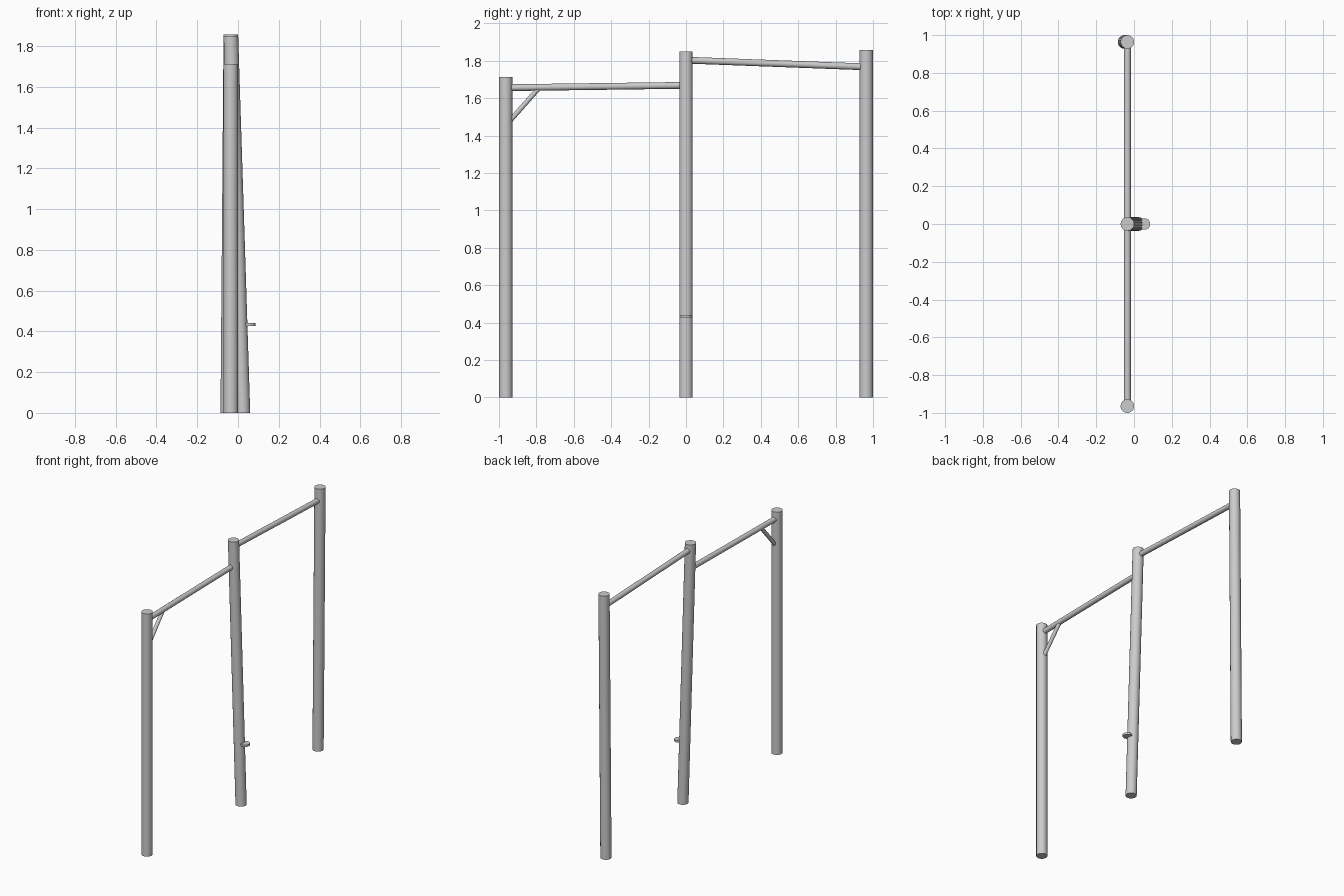
import bpy, bmesh
from math import radians
from mathutils import Vector

if "Cube" in bpy.data.objects:
    bpy.data.objects.remove(bpy.data.objects["Cube"])


def finish(name, bm):
    mesh = bpy.data.meshes.new(name)
    bm.to_mesh(mesh)
    bm.free()
    obj = bpy.data.objects.new(name, mesh)
    bpy.context.collection.objects.link(obj)
    bpy.ops.object.select_all(action='DESELECT')
    obj.select_set(True)
    bpy.context.view_layer.objects.active = obj
    bpy.ops.object.shade_smooth_by_angle(angle=radians(35))
    return obj


def rod(name, a, b, r, level_ends=False, sides=24):
    """Capped cylinder from a to b; level_ends keeps the cut ends horizontal."""
    a, b = Vector(a), Vector(b)
    bm = bmesh.new()
    bmesh.ops.create_cone(bm, cap_ends=True, segments=sides,
                          radius1=r, radius2=r, depth=2)
    d = b - a
    q = Vector((0, 0, 1)).rotation_difference(d.normalized())
    for v in bm.verts:
        flat = Vector((v.co.x, v.co.y, 0))
        offset = flat if level_ends else q @ flat
        v.co = (a if v.co.z < 0 else b) + offset
    return finish(name, bm)


X = -0.035       # shared x of the post tops and bars
POST_R = 0.036
BAR_R = 0.018

# Three posts: name, foot x, y, height (two lean slightly)
for name, foot_x, y, h in (("front_post", X, -0.964, 1.712),
                           ("middle_post", 0.024, 0.0, 1.85),
                           ("back_post", -0.05, 0.964, 1.856)):
    rod(name, (foot_x, y, 0), (X, y, h), POST_R, level_ends=True)

# Pull-up bars
rod("low_bar", (X, -0.935, 1.656), (X, -0.028, 1.668), BAR_R)
rod("high_bar", (X, 0.028, 1.802), (X, 0.935, 1.768), BAR_R)

# Diagonal brace under the low bar
rod("corner_brace", (X, -0.94, 1.48), (X, -0.79, 1.65), 0.013, sides=16)

# Round foot step on the middle post
rod("foot_step", (0.056, 0, 0.427), (0.056, 0, 0.441), 0.030)
